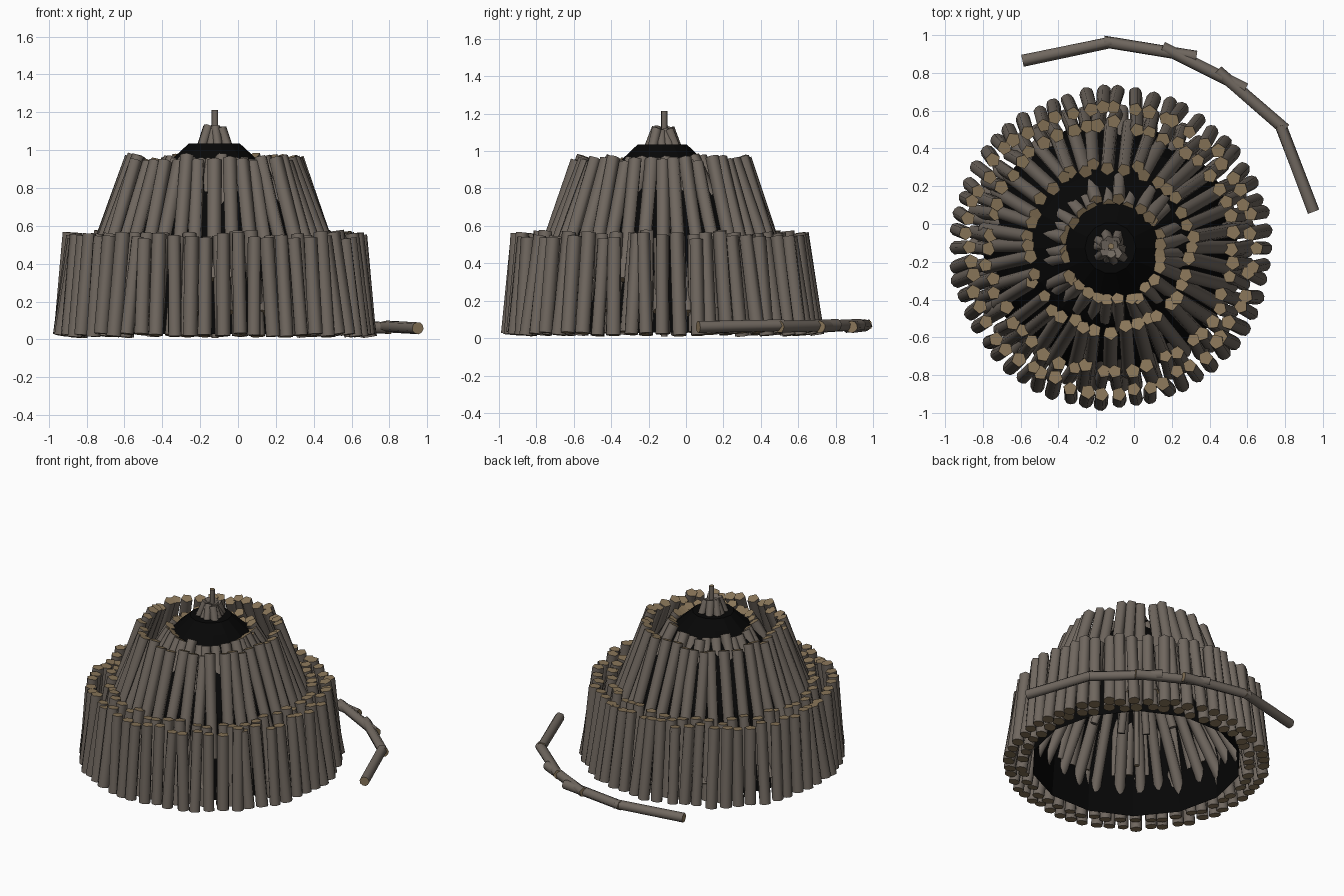
import bpy, bmesh, math, random
from mathutils import Vector

random.seed(11)
if "Cube" in bpy.data.objects:
    bpy.data.objects.remove(bpy.data.objects["Cube"], do_unlink=True)

CENTRE = Vector((-0.125, -0.127, 0))


def material(name, rgb):
    mat = bpy.data.materials.new(name)
    mat.use_nodes = True
    color = (*rgb, 1)
    mat.diffuse_color = color
    bsdf = mat.node_tree.nodes["Principled BSDF"]
    bsdf.inputs["Base Color"].default_value = color
    bsdf.inputs["Roughness"].default_value = 0.9
    return mat


bark = material("grey bark", (0.162, 0.137, 0.115))
cut_wood = material("cut wood", (0.25, 0.18, 0.1))
soot = material("black soot", (0.002, 0.002, 0.002))


def finish(bm, name, mats):
    bmesh.ops.recalc_face_normals(bm, faces=bm.faces)
    mesh = bpy.data.meshes.new(name)
    bm.to_mesh(mesh)
    bm.free()
    for mat in mats:
        mesh.materials.append(mat)
    obj = bpy.data.objects.new(name, mesh)
    bpy.context.collection.objects.link(obj)
    return obj


def add_log(bm, start, end, radius):
    """Rounded log: ten-sided foot, five-cornered top, second material on both ends."""
    axis = (end - start).normalized()
    turn = axis.to_track_quat('Z', 'Y')
    spin = random.uniform(0, math.tau)
    rings = []
    for point, groove in ((start, 0.95), (end, 0.83)):
        ring = []
        for i in range(10):
            a = spin + math.tau * i / 10
            r = radius * (groove if i % 2 else 1)
            ring.append(bm.verts.new(point + turn @ Vector((r * math.cos(a), r * math.sin(a), 0))))
        rings.append(ring)
    low, high = rings
    for i in range(10):
        j = (i + 1) % 10
        bm.faces.new((low[i], low[j], high[j], high[i])).smooth = True
    for ring in rings:
        cap = bm.faces.new(ring)
        cap.material_index = 1
        for edge in cap.edges:
            edge.smooth = False


def log_ring(name, count, foot, top, radius, jitter=0.02, ends=cut_wood, shift=(0, 0, 0)):
    """Ring of leaning logs; foot and top are (distance from centre, height)."""
    bm = bmesh.new()
    for i in range(count):
        a = math.tau * (i + random.uniform(-0.14, 0.14)) / count
        out = Vector((math.cos(a), math.sin(a), 0))
        side = Vector((-out.y, out.x, 0))
        start = CENTRE + out * (foot[0] + random.uniform(-0.5, 0.5) * jitter)
        end = CENTRE + Vector(shift) + out * (top[0] + random.uniform(-1, 1) * jitter)
        end += side * random.uniform(-1, 1) * jitter
        start.z = foot[1] + random.uniform(-0.5, 0.5) * jitter
        end.z = top[1] + random.uniform(-1, 1) * jitter
        add_log(bm, start, end, radius * random.uniform(0.93, 1.07))
    return finish(bm, name, (bark, ends))


# Faceted black mound, open underneath
bm = bmesh.new()
profile = [(0.68, 0.03), (0.66, 0.3), (0.57, 0.56), (0.41, 0.78), (0.2, 0.975), (0.135, 1.035)]
SIDES = 14
rings = []
for r, z in profile:
    rings.append([bm.verts.new(CENTRE + Vector((r * math.cos(math.tau * i / SIDES),
                                                r * math.sin(math.tau * i / SIDES), z)))
                  for i in range(SIDES)])
for low, high in zip(rings, rings[1:]):
    for i in range(SIDES):
        j = (i + 1) % SIDES
        bm.faces.new((low[i], low[j], high[j], high[i]))
bm.faces.new(rings[-1])
finish(bm, "mound", (soot,))

# Lower and upper tiers, two rows each
log_ring("lower_outer_logs", 58, (0.82, 0.022), (0.757, 0.548), 0.038)
log_ring("lower_inner_logs", 50, (0.735, 0.026), (0.65, 0.555), 0.038)
log_ring("upper_outer_logs", 40, (0.665, 0.32), (0.435, 0.955), 0.038)
log_ring("upper_inner_logs", 30, (0.73, 0.14), (0.262, 0.95), 0.037, shift=(0.018, -0.018, 0))

# Bundle gathered around the centre pole, weathered ends
log_ring("peak_logs", 10, (0.32, 0.42), (0.033, 1.115), 0.027, 0.014, bark)

bm = bmesh.new()
pole_foot = CENTRE + Vector((0.004, 0.01, 0.008))
add_log(bm, pole_foot, pole_foot + Vector((0, 0, 1.205)), 0.018)
finish(bm, "centre_pole", (bark, cut_wood))

# Curved line of logs lying on the ground behind
bm = bmesh.new()
for x0, y0, x1, y1 in ((-0.59, 0.865, -0.12, 0.965), (0.33, 0.885, -0.16, 0.965),
                       (0.59, 0.715, 0.15, 0.935), (0.8, 0.5, 0.44, 0.81),
                       (0.95, 0.065, 0.775, 0.52)):
    add_log(bm, Vector((x0, y0, 0.06)), Vector((x1, y1, 0.07)), 0.033)
finish(bm, "fallen_logs", (bark, cut_wood))
